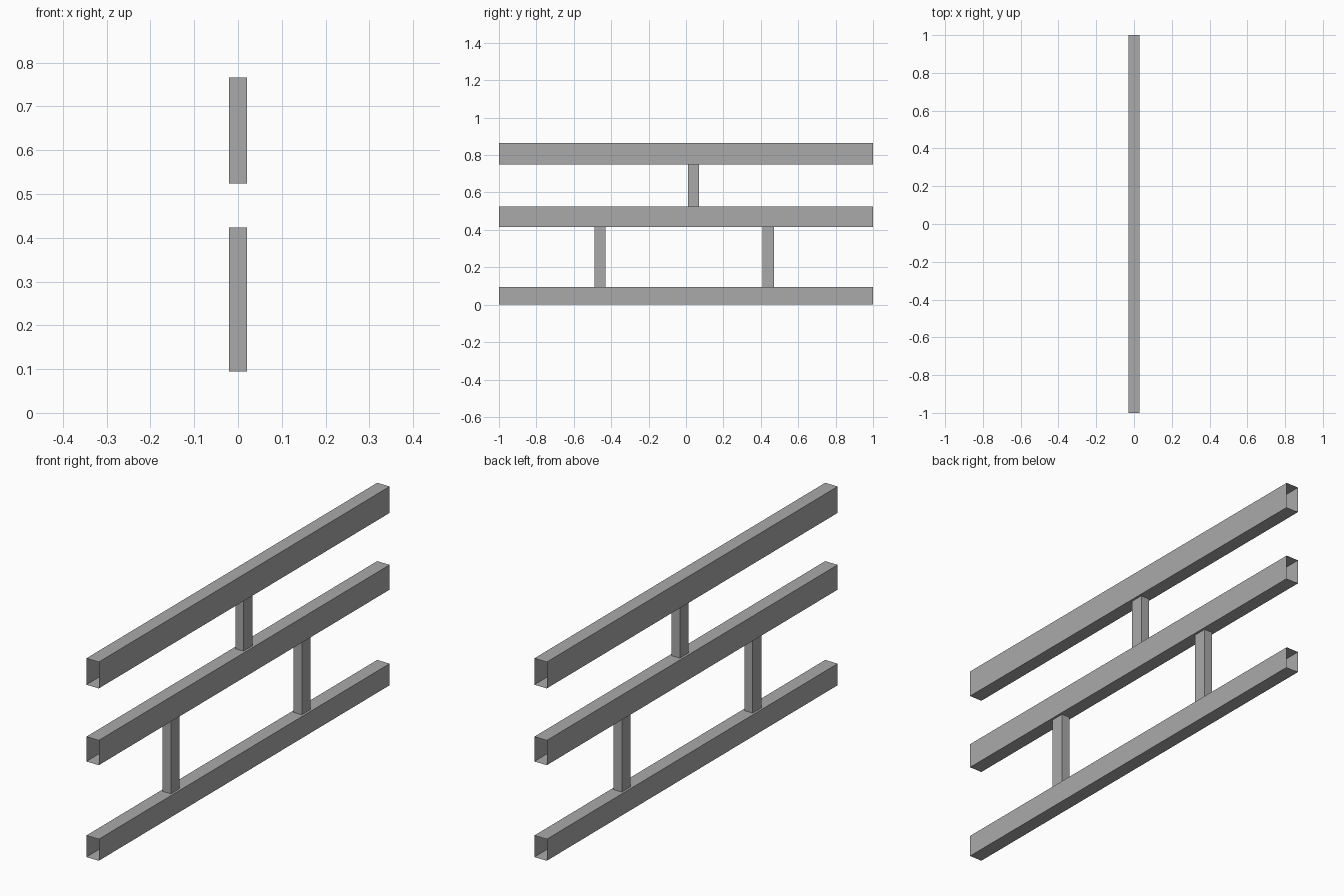
import bpy
import bmesh

cube = bpy.data.objects.get("Cube")
if cube:
    bpy.data.objects.remove(cube, do_unlink=True)

grey = bpy.data.materials.new("steel_grey")
grey.use_nodes = True
colour = (0.4, 0.4, 0.4, 1)
grey.diffuse_color = colour
grey.node_tree.nodes["Principled BSDF"].inputs["Base Color"].default_value = colour


def open_tube(name, low, high, axis):
    """Thin box section between two corners, with both ends along axis left open."""
    bm = bmesh.new()
    bmesh.ops.create_cube(bm, size=1)
    for v in bm.verts:
        v.co = [high[i] if v.co[i] > 0 else low[i] for i in range(3)]
    bm.normal_update()
    ends = [f for f in bm.faces if abs(f.normal[axis]) > 0.5]
    bmesh.ops.delete(bm, geom=ends, context='FACES_ONLY')
    mesh = bpy.data.meshes.new(name)
    bm.to_mesh(mesh)
    bm.free()
    mesh.materials.append(grey)
    bpy.context.collection.objects.link(bpy.data.objects.new(name, mesh))


# Long horizontal rails
rails = {"bottom_rail": (0, 0.094), "middle_rail": (0.416, 0.524), "top_rail": (0.75, 0.865)}
for name, (bottom, top) in rails.items():
    open_tube(name, (-0.03, -1, bottom), (0.03, 1, top), 1)

# Short uprights, reaching slightly into the rail above
posts = {"front_post": (-0.46, 0.094, 0.424), "back_post": (0.44, 0.094, 0.424),
         "upper_post": (0.04, 0.524, 0.766)}
for name, (y, bottom, top) in posts.items():
    open_tube(name, (-0.02, y - 0.03, bottom), (0.02, y + 0.03, top), 2)
